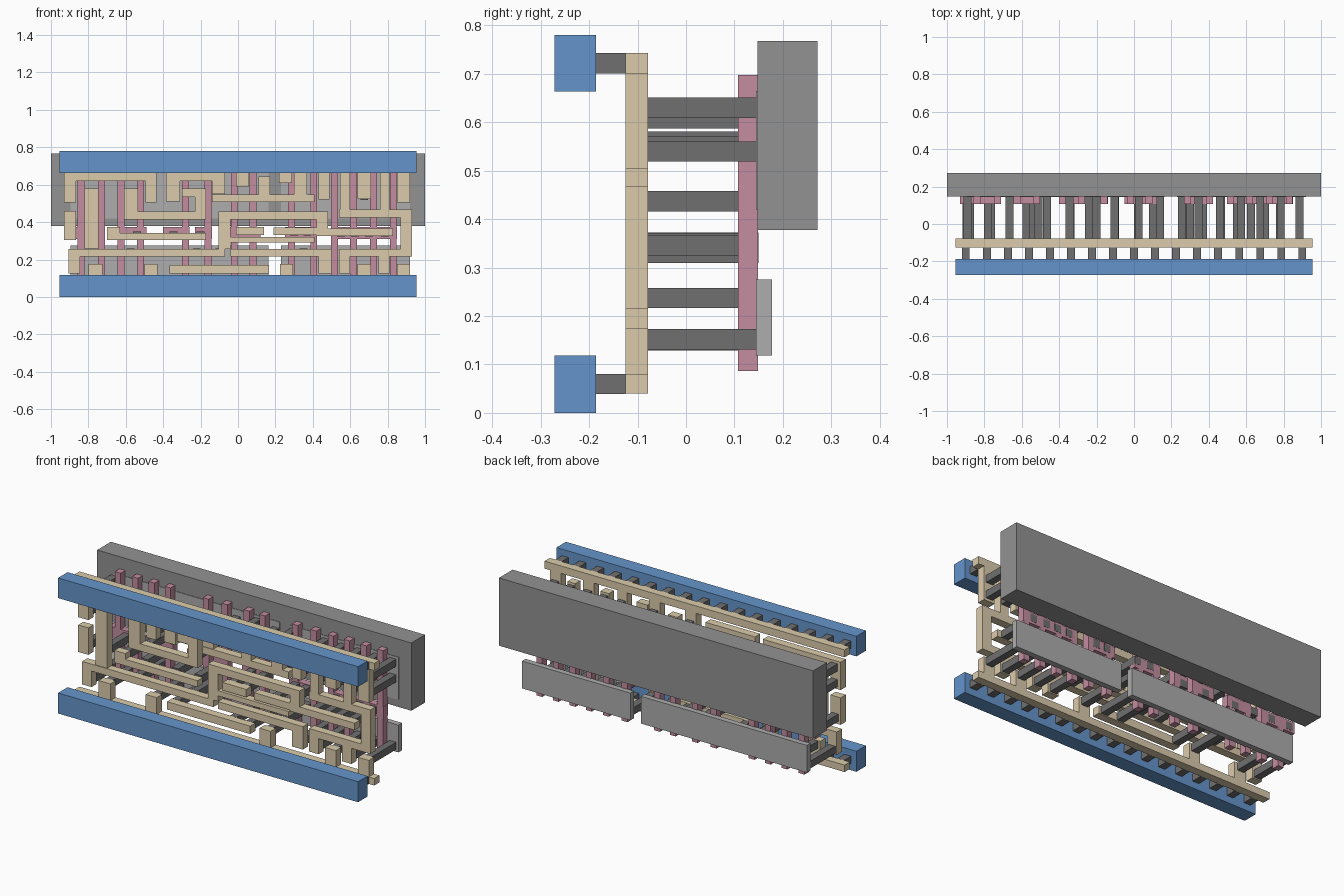
import bpy, bmesh


def material(name, rgb):
    m = bpy.data.materials.new(name)
    m.diffuse_color = (*rgb, 1)
    return m


BLUE = material("blue", (0.13, 0.30, 0.60))
TAN = material("tan", (0.71, 0.60, 0.41))
PINK = material("pink", (0.55, 0.27, 0.35))
DARK = material("dark_grey", (0.16, 0.16, 0.16))
GREY = material("mid_grey", (0.29, 0.29, 0.29))
LIGHT = material("light_grey", (0.42, 0.42, 0.42))


def layer(name, rects, y0, y1, mat):
    """One object of boxes: each rect is (x0, x1, z0, z1), extruded from y0 to y1."""
    bm = bmesh.new()
    for x0, x1, z0, z1 in rects:
        cube = bmesh.ops.create_cube(bm, size=1)
        bmesh.ops.scale(bm, vec=(x1 - x0, y1 - y0, z1 - z0), verts=cube["verts"])
        bmesh.ops.translate(bm, vec=((x0 + x1) / 2, (y0 + y1) / 2, (z0 + z1) / 2),
                            verts=cube["verts"])
    mesh = bpy.data.meshes.new(name)
    bm.to_mesh(mesh)
    bm.free()
    mesh.materials.append(mat)
    bpy.context.collection.objects.link(bpy.data.objects.new(name, mesh))


def squares(points, s=0.0208):
    return [(x - s, x + s, z - s, z + s) for x, z in points]


# Back well block and the thin active strips
layer("well_block", [(-1, 1, 0.378, 0.768)], 0.148, 0.272, GREY)
strips = [(-0.895, 0.163), (0.23, 0.92)]
layer("lower_strips", [(a, b, 0.118, 0.275) for a, b in strips], 0.145, 0.178, LIGHT)
layer("upper_strips", [(a, b, 0.42, 0.665) for a, b in strips], 0.145, 0.178, LIGHT)

# Upright gate fingers and their contact pads
gates = [-0.84, -0.73, -0.625, -0.522, -0.28, -0.16, -0.02, 0.08,
         0.287, 0.405, 0.515, 0.618, 0.725, 0.83]
fingers = [(x - 0.0185, x + 0.0185, 0.086, 0.698) for x in gates]
pads = [(-0.93, -0.72, 0.31, 0.375), (-0.64, -0.49, 0.31, 0.375),
        (-0.40, -0.26, 0.31, 0.375), (-0.23, -0.14, 0.31, 0.375),
        (-0.05, 0.12, 0.31, 0.375), (0.25, 0.42, 0.31, 0.375),
        (0.50, 0.85, 0.31, 0.375)]
layer("gate_fingers", fingers + pads, 0.107, 0.149, PINK)

# Front rails, local rails and the row of pegs joining them
layer("front_rails", [(-0.955, 0.955, 0, 0.118), (-0.955, 0.955, 0.664, 0.78)],
      -0.272, -0.186, BLUE)
layer("rail_pegs", squares([(-0.899 + 0.1124 * i, z) for i in range(17)
                            for z in (0.06, 0.722)]), -0.186, -0.125, DARK)

# Maze of flat wiring
rails = [(-0.955, 0.955, 0.04, 0.08), (-0.955, 0.955, 0.70, 0.743)]
left_upper = [
    (-0.93, -0.435, 0.62, 0.665), (-0.93, -0.865, 0.505, 0.62),
    (-0.495, -0.435, 0.505, 0.62),
    (-0.93, -0.865, 0.305, 0.46),
    (-0.61, -0.535, 0.415, 0.58), (-0.535, -0.17, 0.415, 0.457),
    (-0.23, -0.17, 0.457, 0.58), (-0.30, -0.23, 0.535, 0.58),
    (-0.385, -0.07, 0.62, 0.665), (-0.385, -0.31, 0.51, 0.62),
    (-0.14, -0.07, 0.55, 0.62),
    (-0.70, -0.17, 0.305, 0.342), (-0.70, -0.63, 0.342, 0.375),
]
left_lower = [
    (-0.82, -0.745, 0.26, 0.58), (-0.905, -0.07, 0.217, 0.257),
    (-0.905, -0.845, 0.125, 0.217),
    (-0.365, 0.165, 0.125, 0.17),
]
centre = [
    (-0.14, 0.41, 0.507, 0.548), (0.30, 0.37, 0.548, 0.665),
    (0.11, 0.17, 0.548, 0.645),
    (-0.105, 0.48, 0.415, 0.457), (-0.105, -0.04, 0.257, 0.415),
    (0.42, 0.48, 0.365, 0.415), (0.42, 0.83, 0.325, 0.365),
    (-0.01, 0.14, 0.33, 0.375), (0.19, 0.42, 0.33, 0.37),
    (-0.04, 0.50, 0.215, 0.257), (-0.04, 0.41, 0.29, 0.32),
    (0.43, 0.50, 0.125, 0.257),
]
output = [
    (0.54, 0.93, 0.425, 0.468), (0.545, 0.60, 0.468, 0.665),
    (0.76, 0.81, 0.468, 0.665), (0.87, 0.93, 0.257, 0.425),
    (0.54, 0.93, 0.215, 0.257), (0.54, 0.60, 0.125, 0.215),
    (0.75, 0.81, 0.125, 0.215),
]
upper_stubs = [(-0.71, -0.63, 0.65), (-0.01, 0.06, 0.59), (0.22, 0.29, 0.61),
               (0.43, 0.49, 0.52), (0.64, 0.71, 0.525), (0.85, 0.92, 0.505)]
lower_stubs = [(-0.80, -0.725, 0.175), (-0.50, -0.43, 0.175), (0.225, 0.295, 0.175),
               (0.64, 0.71, 0.175), (0.85, 0.92, 0.175)]
stubs = ([(a, b, z, 0.70) for a, b, z in upper_stubs if z < 0.64]
         + [(a, b, 0.08, z) for a, b, z in lower_stubs])
layer("flat_wiring", rails + left_upper + left_lower + centre + output + stubs,
      -0.125, -0.078, TAN)

# Deep pegs from the wiring to the strips behind
upper_pegs = [(-0.89, 0.63), (-0.89, 0.54), (-0.465, 0.54), (-0.345, 0.54),
              (-0.20, 0.56), (-0.105, 0.608), (0.025, 0.63), (0.14, 0.608),
              (0.255, 0.63), (0.345, 0.54), (0.46, 0.55), (0.46, 0.63)]
upper_pegs += [(x, z) for x in (0.572, 0.675, 0.785, 0.885) for z in (0.54, 0.63)]
lower_pegs = [(-0.875, 0.152), (-0.765, 0.152), (-0.575, 0.237), (-0.465, 0.152),
              (-0.34, 0.15), (-0.22, 0.237), (-0.10, 0.237), (0.025, 0.15),
              (0.13, 0.15), (0.26, 0.152), (0.35, 0.237), (0.465, 0.152)]
lower_pegs += [(x, 0.152) for x in (0.57, 0.675, 0.78, 0.885)]
layer("strip_pegs", squares(upper_pegs + lower_pegs), -0.078, 0.147, DARK)

# Deep pegs landing on the gate fingers
gate_pegs = [(-0.895, 0.342), (-0.78, 0.342), (-0.665, 0.342), (-0.54, 0.33),
             (-0.345, 0.33), (-0.20, 0.33), (0.02, 0.352), (0.10, 0.352),
             (0.30, 0.35), (0.37, 0.35), (0.55, 0.345), (0.625, 0.345),
             (0.70, 0.345), (0.785, 0.345),
             (-0.51, 0.437), (-0.24, 0.437)]
layer("gate_pegs", squares(gate_pegs), -0.078, 0.150, DARK)
